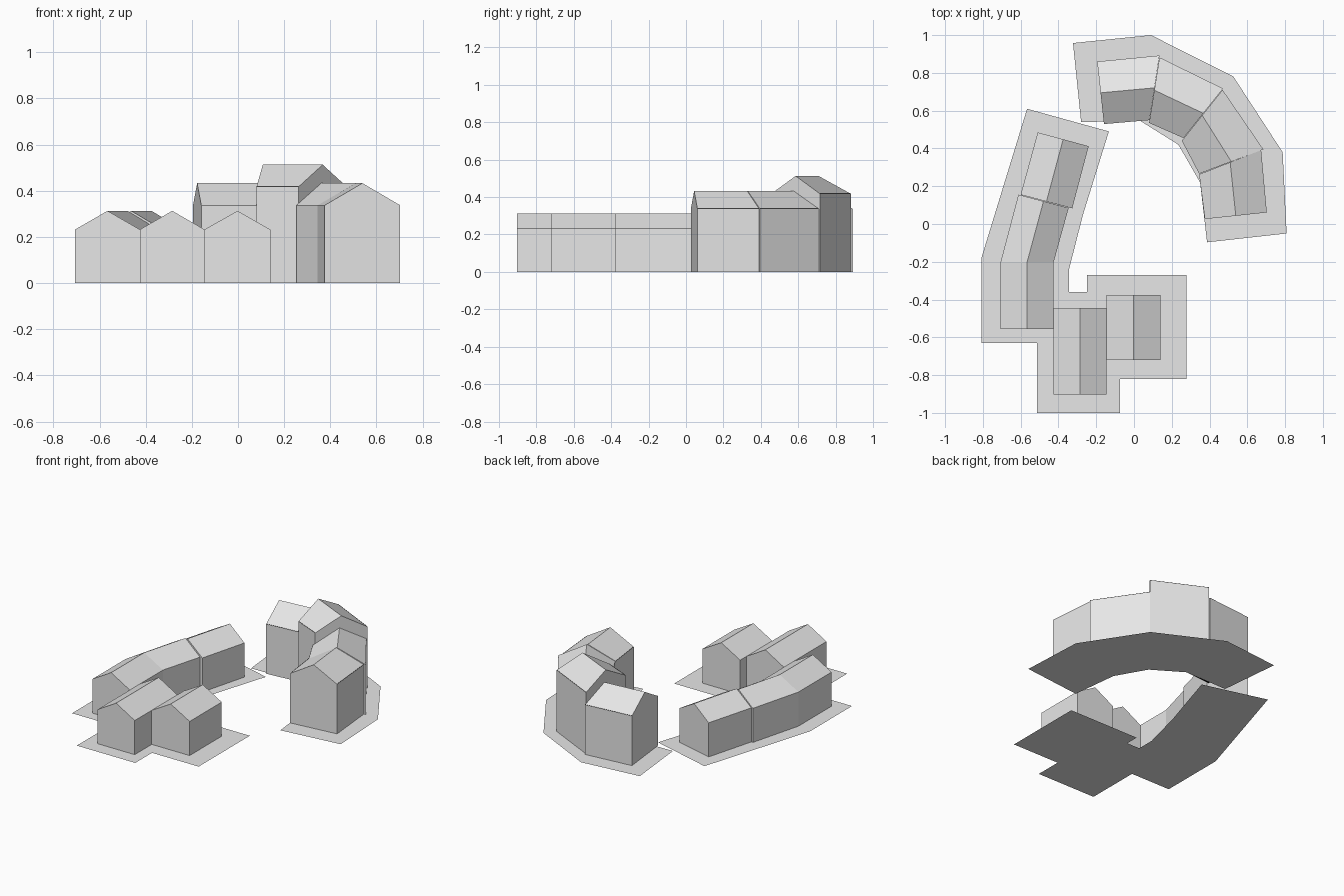
import bpy, bmesh

if "Cube" in bpy.data.objects:
    bpy.data.objects.remove(bpy.data.objects["Cube"])


def material(name, value):
    m = bpy.data.materials.new(name)
    m.diffuse_color = (value, value, value, 1)
    m.use_nodes = True
    m.node_tree.nodes["Principled BSDF"].inputs["Base Color"].default_value = m.diffuse_color
    return m


grey = material("light_grey", 0.8)
black = material("black", 0.0)


def finish(name, bm, mat=grey):
    mesh = bpy.data.meshes.new(name)
    bm.to_mesh(mesh)
    bm.free()
    mesh.materials.append(mat)
    bpy.context.collection.objects.link(bpy.data.objects.new(name, mesh))


def house(name, sections, eave, ridge):
    """Gabled house lofted through plan sections ((left xy), (right xy))."""
    bm = bmesh.new()
    rings = []
    for (lx, ly), (rx, ry) in sections:
        pts = [(lx, ly, 0), (lx, ly, eave),
               ((lx + rx) / 2, (ly + ry) / 2, ridge),
               (rx, ry, eave), (rx, ry, 0)]
        rings.append([bm.verts.new(p) for p in pts])
    for a, b in zip(rings, rings[1:]):
        for i in range(4):
            bm.faces.new((a[i], a[i + 1], b[i + 1], b[i]))
    bm.faces.new(rings[0])
    bm.faces.new(rings[-1][::-1])
    bmesh.ops.recalc_face_normals(bm, faces=bm.faces)
    finish(name, bm)


def lining(name, sections, eave):
    """Black sheets just inside the long walls, showing as a hairline at the eaves."""
    pts = [p for s in sections for p in s]
    cx, cy = (sum(p[i] for p in pts) / 4 for i in (0, 1))
    (l0, r0), (l1, r1) = sections
    bm = bmesh.new()
    for a, b in ((l0, l1), (r1, r0)):
        a, b = [(cx + (x - cx) * 0.997, cy + (y - cy) * 0.997) for x, y in (a, b)]
        bm.faces.new([bm.verts.new(v) for v in (
            (*a, 0), (*a, eave + 0.002), (*b, eave + 0.002), (*b, 0))])
    finish(name, bm, black)


def plate(name, outline):
    """Flat ground sheet, facing up."""
    bm = bmesh.new()
    f = bm.faces.new([bm.verts.new((x, y, 0)) for x, y in outline])
    f.normal_update()
    if f.normal.z < 0:
        f.normal_flip()
    bmesh.ops.triangulate(bm, faces=bm.faces)
    finish(name, bm)


# Low row of houses
LOW = (0.232, 0.313)
house("front_house", [((-0.425, -0.903), (-0.145, -0.903)),
                      ((-0.425, -0.445), (-0.145, -0.445))], *LOW)
house("front_right_house", [((-0.145, -0.72), (0.14, -0.72)),
                            ((-0.145, -0.375), (0.14, -0.375))], *LOW)
house("bent_house", [((-0.706, -0.556), (-0.425, -0.556)),
                     ((-0.706, -0.20), (-0.425, -0.20)),
                     ((-0.612, 0.156), (-0.346, 0.085))], *LOW)
house("left_back_house", [((-0.60, 0.155), (-0.327, 0.083)),
                          ((-0.51, 0.485), (-0.24, 0.412))], *LOW)

# Tall curved row of houses (outer wall first)
MID = (0.337, 0.433)
TALL = (0.417, 0.513)
arc = [([((-0.195, 0.86), (-0.159, 0.529)), ((0.135, 0.892), (0.082, 0.55))], MID),
       ([((0.135, 0.882), (0.08, 0.535)), ((0.472, 0.717), (0.262, 0.455))], TALL),
       ([((0.469, 0.71), (0.253, 0.441)), ((0.685, 0.395), (0.345, 0.266))], MID),
       ([((0.673, 0.391), (0.345, 0.263)), ((0.703, 0.061), (0.375, 0.026))], MID)]
for i, (sections, heights) in enumerate(arc, 1):
    house(f"arc_house_{i}", sections, *heights)
    lining(f"arc_wall_lining_{i}", sections, heights[0])

# Ground sheets
plate("left_ground", [(-0.566, 0.61), (-0.133, 0.49), (-0.27, 0.05),
                      (-0.344, -0.24), (-0.344, -0.36), (-0.248, -0.36),
                      (-0.248, -0.27), (0.278, -0.27), (0.278, -0.82),
                      (-0.073, -0.82), (-0.073, -1.0), (-0.513, -1.0),
                      (-0.513, -0.63), (-0.808, -0.63), (-0.808, -0.18)])
plate("arc_ground", [(-0.323, 0.958), (0.09, 1.0), (0.525, 0.782),
                     (0.787, 0.38), (0.808, -0.05), (0.387, -0.097),
                     (0.35, 0.22), (0.235, 0.42), (0.035, 0.545),
                     (-0.28, 0.54)])
